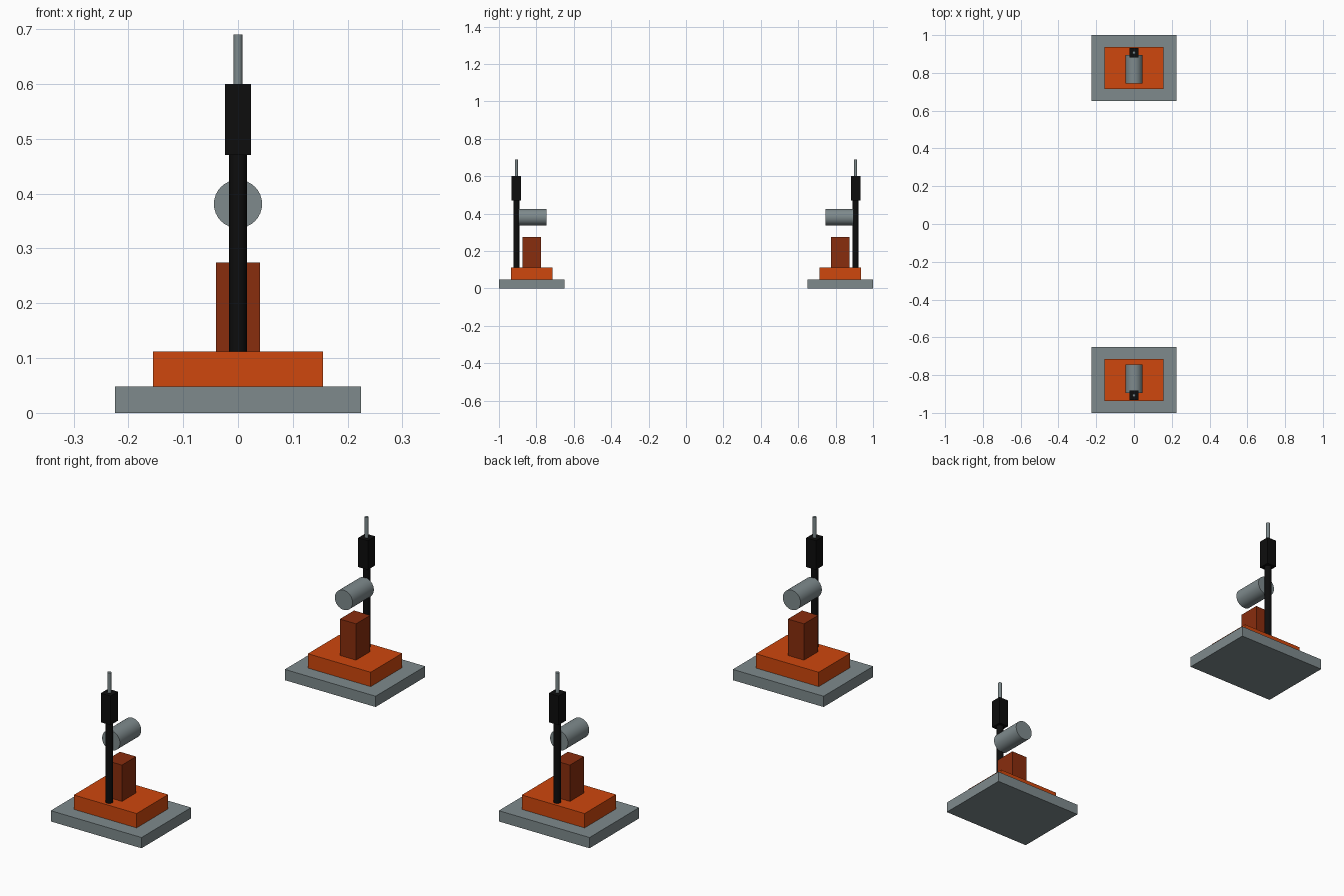
import bpy
import math

if "Cube" in bpy.data.objects:
    bpy.data.objects.remove(bpy.data.objects["Cube"], do_unlink=True)


def material(name, rgb):
    mat = bpy.data.materials.new(name)
    mat.use_nodes = True
    mat.diffuse_color = (*rgb, 1)
    mat.node_tree.nodes["Principled BSDF"].inputs["Base Color"].default_value = (*rgb, 1)
    return mat


grey = material("steel grey", (0.21, 0.255, 0.265))
orange = material("orange", (0.62, 0.063, 0.004))
rust = material("dark rust", (0.25, 0.026, 0.004))
black = material("black", (0.004, 0.004, 0.004))


def finish(name, mat):
    obj = bpy.context.object
    obj.name = name
    obj.data.materials.append(mat)
    return obj


def box(name, mat, y, width, depth, bottom, top):
    bpy.ops.mesh.primitive_cube_add(size=1, location=(0, y, (bottom + top) / 2))
    obj = finish(name, mat)
    obj.scale = (width, depth, top - bottom)
    bpy.ops.object.transform_apply(location=False, rotation=False, scale=True)


def cylinder(name, mat, location, radius, length, tilt=0, sides=32):
    bpy.ops.mesh.primitive_cylinder_add(vertices=sides, radius=radius, depth=length,
                                        location=location, rotation=(tilt, 0, 0))
    finish(name, mat)
    bpy.ops.object.shade_smooth_by_angle(angle=math.radians(40))


# Two mirrored stations facing each other along y
for label, side in (("front", -1), ("back", 1)):
    centre = side * 0.825
    mast_y = side * 0.907

    # Stepped footing and pedestal
    box(label + "_base", grey, centre, 0.448, 0.35, 0, 0.048)
    box(label + "_plate", orange, centre, 0.31, 0.222, 0.048, 0.112)
    box(label + "_pedestal", rust, centre, 0.08, 0.1, 0.112, 0.274)

    # Mast with upper housing and thin rod
    cylinder(label + "_mast", black, (0, mast_y, 0.291), 0.016, 0.358, sides=16)
    box(label + "_housing", black, mast_y, 0.048, 0.052, 0.47, 0.6)
    cylinder(label + "_rod", grey, (0, mast_y, 0.645), 0.008, 0.09, sides=16)

    # Horizontal drum pointing inward
    cylinder(label + "_drum", grey, (0, side * 0.82, 0.381), 0.044, 0.15,
             tilt=math.pi / 2)
